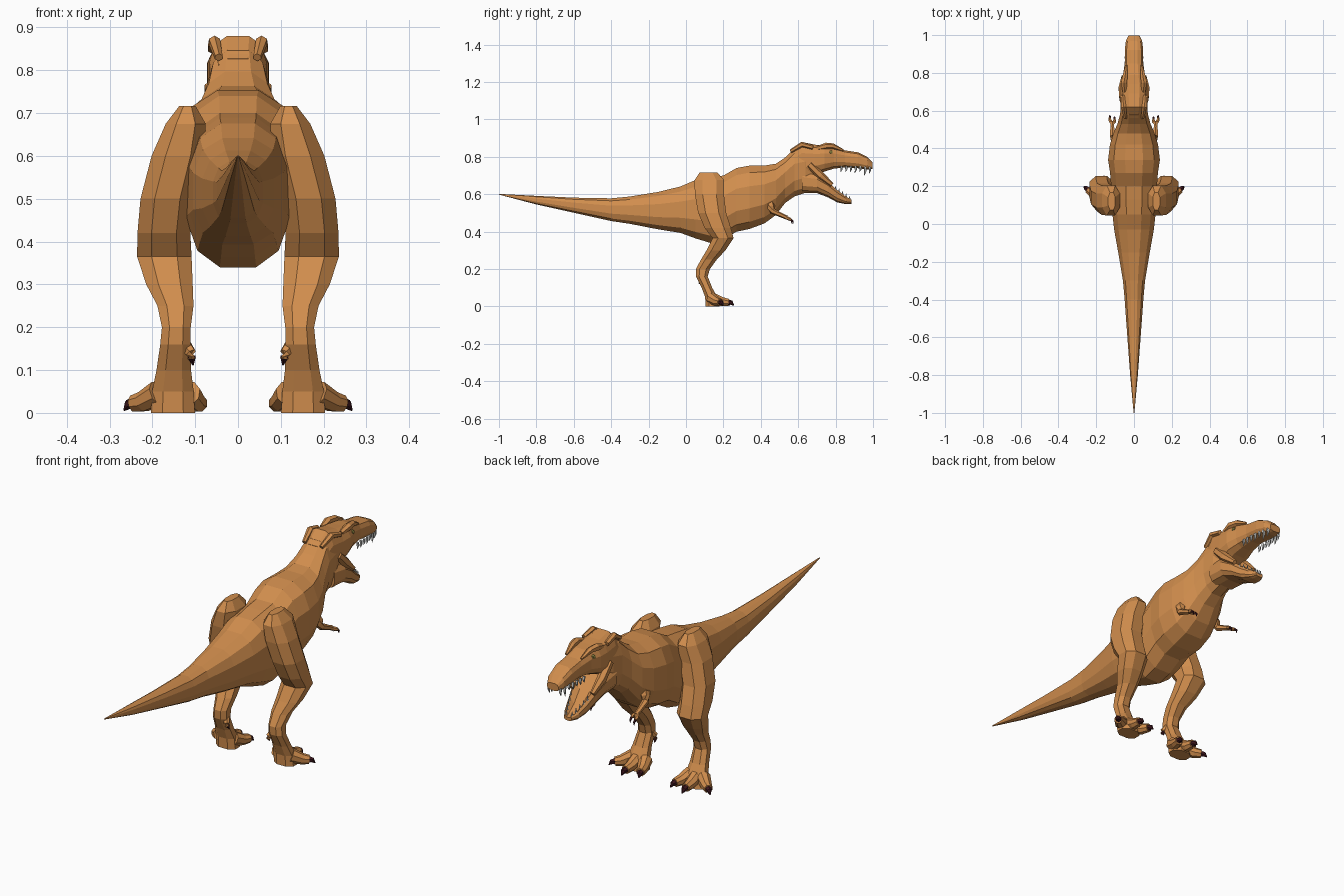
import bpy, bmesh, math
from mathutils import Vector


def material(name, rgb):
    m = bpy.data.materials.new(name)
    m.diffuse_color = (*rgb, 1)
    return m


SKIN = material("tan skin", (0.64, 0.27, 0.075))
CLAW = material("dark maroon claw", (0.045, 0.008, 0.012))
TOOTH = material("grey white tooth", (0.6, 0.6, 0.58))
EYE = material("olive eye", (0.25, 0.22, 0.05))


def loft(name, rings, mat, mirror=False):
    """Skin a list of equal-length point rings and cap both ends."""
    bm = bmesh.new()
    rows = [[bm.verts.new((p[0], p[1], max(p[2], 0))) for p in r] for r in rings]
    n = len(rows[0])
    for a, b in zip(rows, rows[1:]):
        for i in range(n):
            j = (i + 1) % n
            bm.faces.new((a[i], a[j], b[j], b[i]))
    bm.faces.new(rows[0][::-1])
    bm.faces.new(rows[-1])
    bmesh.ops.recalc_face_normals(bm, faces=bm.faces)
    me = bpy.data.meshes.new(name)
    bm.to_mesh(me)
    bm.free()
    me.materials.append(mat)
    ob = bpy.data.objects.new(name, me)
    bpy.context.collection.objects.link(ob)
    if mirror:
        ob.modifiers.new("mirror", "MIRROR").use_mirror_merge = False
    return ob


def power(v, e):
    return math.copysign(abs(v) ** e, v)


def section(y, top, bottom, half, n=12, e=0.8, groove=0):
    """Rounded cross-section standing across the y axis."""
    mid, h = (top + bottom) / 2, (top - bottom) / 2
    ring = []
    for i in range(n):
        a = math.tau * (i + 0.5) / n
        c, s = math.cos(a), math.sin(a)
        z = mid + h * power(s, e)
        if c * c < 0.3 and s > 0:
            z -= groove
        ring.append((half * power(c, e), y, z))
    return ring


def level(z, x, rx, y, ry, n=8):
    """Horizontal leg section."""
    return [(x + rx * power(math.cos(math.tau * (i + .5) / n), 0.85),
             y + ry * power(math.sin(math.tau * (i + .5) / n), 0.85), z) for i in range(n)]


def tube(name, path, mat, n=6, mirror=True):
    """Tapered tube through (x, y, z, radius) points."""
    pts = [Vector(p[:3]) for p in path]
    rings = []
    for i, p in enumerate(pts):
        t = (pts[min(i + 1, len(pts) - 1)] - pts[max(i - 1, 0)]).normalized()
        ref = Vector((0, 0, 1)) if abs(t.z) < 0.85 else Vector((0, 1, 0))
        u = t.cross(ref).normalized()
        v = u.cross(t)
        r = path[i][3]
        rings.append([p + r * (u * math.cos(math.tau * (k + .5) / n) + v * math.sin(math.tau * (k + .5) / n))
                      for k in range(n)])
    return loft(name, rings, mat, mirror)


# Tail, trunk and neck: y, top, bottom, half width
body = [(-1.0, .602, .598, .002), (-.8, .592, .545, .021), (-.6, .583, .5, .036),
        (-.4, .58, .455, .051), (-.3, .59, .44, .06), (-.15, .615, .41, .086),
        (-.03, .645, .39, .108), (.05, .68, .36, .117), (.13, .695, .335, .125),
        (.2, .705, .355, .125), (.27, .745, .395, .13), (.34, .758, .41, .141),
        (.42, .758, .44, .131), (.48, .767, .485, .112), (.53, .80, .55, .09),
        (.58, .85, .585, .076), (.64, .86, .605, .07), (.69, .80, .62, .05)]
loft("tail_trunk_and_neck", [section(*r) for r in body], SKIN)

# Upper skull and snout
skull = [(.56, .83, .66, .058), (.62, .882, .68, .068), (.69, .867, .70, .073),
         (.74, .86, .72, .074), (.79, .855, .735, .06), (.85, .836, .743, .05),
         (.92, .825, .738, .05), (.97, .80, .732, .044), (.998, .77, .735, .03)]
loft("skull_and_snout", [section(*r, n=12, e=.7) for r in skull], SKIN)

# Lower jaw, hollowed on top
jaw = [(.62, .73, .607, .074, 0), (.70, .715, .605, .076, .01), (.76, .675, .582, .066, .03),
       (.81, .63, .555, .052, .035), (.855, .592, .547, .038, .022), (.885, .573, .549, .02, .008)]
loft("lower_jaw", [section(*r[:4], n=12, e=.7, groove=r[4]) for r in jaw], SKIN)

# Cheek skin joining the jaws
tube("cheek", [(.06, .66, .76, .02), (.062, .72, .70, .022), (.056, .78, .65, .012)], SKIN)

# Brow horns, nape ridges, eyes
tube("brow_horn", [(.05, .70, .845, .012), (.053, .75, .858, .018), (.047, .785, .857, .015),
                   (.04, .84, .835, .006)], SKIN)
tube("nape_ridge", [(.045, .56, .83, .01), (.055, .62, .866, .015), (.06, .68, .85, .012)], SKIN)
tube("eye", [(.05, .775, .825, .011), (.063, .775, .825, .009), (.066, .775, .825, .003)], EYE)

# Teeth along both jaws
for i in range(7):
    t = i / 6
    x, y = .046 - .016 * t * t, .83 + .152 * t
    d = .022 + .012 * (i % 2) * t + .01 * (i > 4)
    tube("upper_tooth", [(x, y, .75, .007), (x, y + .002, .745 - d * .5, .006),
                         (x, y - .003, .742 - d, .001)], TOOTH, 5)
    if i < 5:
        t = i / 4
        x, y, z = .044 - .028 * t, .80 + .075 * t, .622 - .052 * t
        tube("lower_tooth", [(x, y, z, .005), (x, y, z + .022, .001)], TOOTH, 5)

# Legs: z, x, half width, y, half depth
leg = [(.717, .118, .02, .12, .05), (.675, .122, .05, .125, .085), (.6, .14, .066, .125, .083),
       (.5, .165, .067, .14, .08), (.42, .173, .066, .17, .075), (.365, .172, .068, .198, .06),
       (.3, .16, .058, .16, .054), (.25, .146, .045, .122, .045), (.2, .144, .036, .09, .04),
       (.16, .146, .038, .085, .033), (.1, .15, .043, .112, .03), (.05, .152, .052, .135, .035),
       (0, .152, .055, .142, .04)]
loft("leg", [level(*r) for r in leg], SKIN, True)

# Toes with claws: root, knuckle, tip, claw point
toes = [((.118, .135), (.1, .18), (.09, .212), (.083, .235)),
        ((.155, .14), (.157, .195), (.158, .228), (.159, .256)),
        ((.185, .135), (.222, .165), (.245, .183), (.266, .198))]
for root, knuckle, tip, point in toes:
    tube("toe", [(*root, .045, .032), (*knuckle, .026, .025), (*tip, .022, .02)], SKIN, 8)
    tube("toe_claw", [(*tip, .022, .015), ((tip[0] + point[0]) / 2, (tip[1] + point[1]) / 2, .02, .012),
                      (*point, .006, .002)], CLAW)

# Small raised inner toe
tube("inner_spur", [(.125, .09, .16, .016), (.11, .072, .14, .013), (.108, .075, .128, .011)], SKIN)
tube("spur_claw", [(.108, .075, .13, .01), (.105, .085, .112, .002)], CLAW)

# Arms with two fingers
tube("arm", [(.085, .44, .565, .03), (.105, .455, .53, .022), (.112, .462, .51, .016),
             (.115, .51, .488, .012), (.115, .54, .475, .011)], SKIN)
for x, y, z in ((.128, .562, .463), (.103, .555, .466)):
    tube("finger", [(.115, .53, .478, .01), (x, y - .012, z + .006, .009), (x, y, z, .007)], SKIN)
    tube("finger_claw", [(x, y, z, .006), (x, y + .01, z - .008, .005), (x, y + .01, z - .022, .001)], CLAW, 5)
